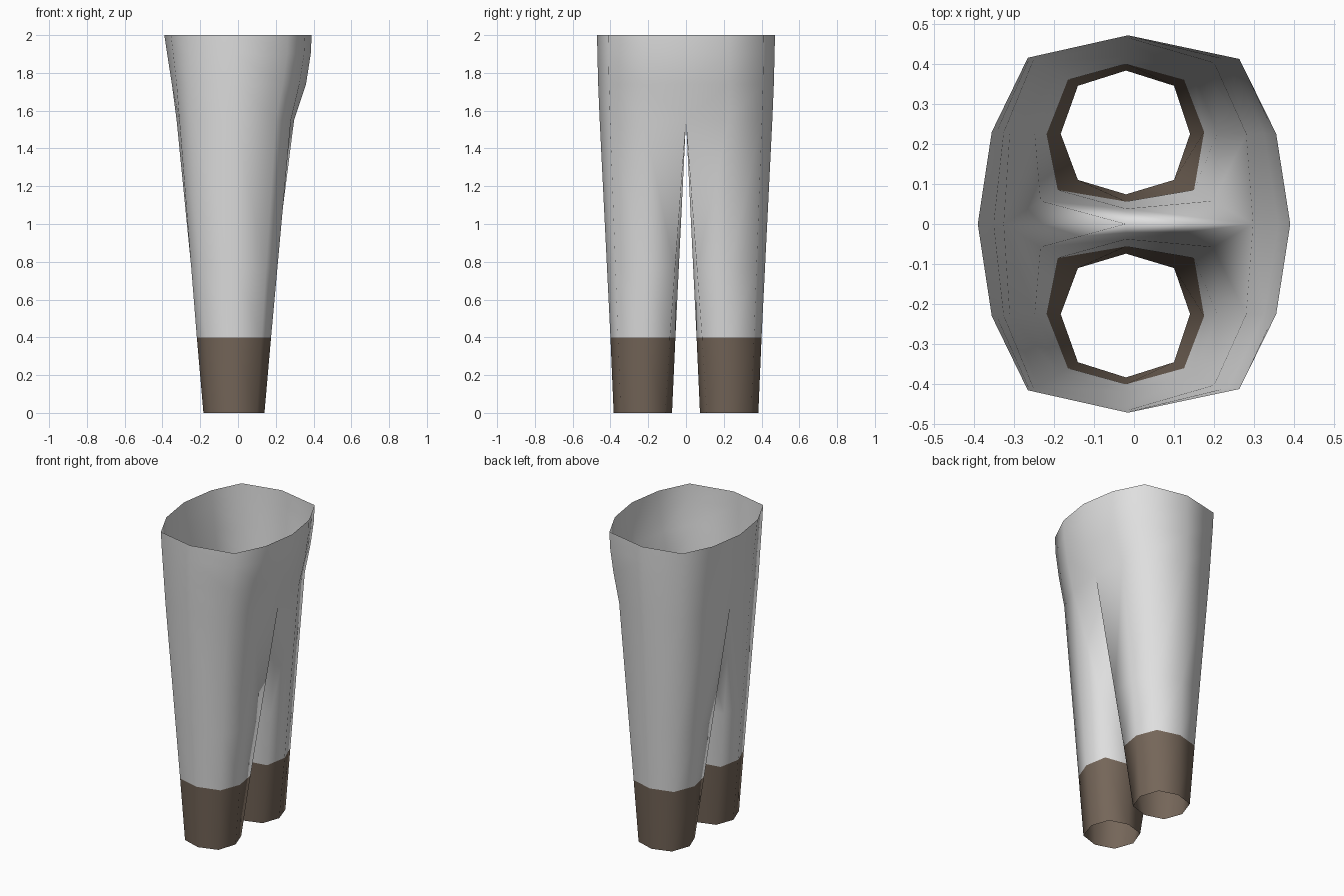
import bpy, bmesh

if "Cube" in bpy.data.objects:
    bpy.data.objects.remove(bpy.data.objects["Cube"])


def material(name, rgb):
    m = bpy.data.materials.new(name)
    m.diffuse_color = (*rgb, 1)
    m.use_nodes = True
    m.node_tree.nodes["Principled BSDF"].inputs["Base Color"].default_value = m.diffuse_color
    return m


# Cross-sections of the +y half, counter-clockwise; leg rings end with the inner-thigh point
ankle = [(.10, .11), (.14, .225), (.10, .345), (-.02, .383),
         (-.14, .345), (-.183, .225), (-.14, .11), (-.02, .074)]
cuff = [(.15, .085), (.175, .23), (.125, .36), (-.02, .40),
        (-.165, .36), (-.218, .225), (-.19, .085), (-.02, .056)]
crotch = [(.297, 0), (.28, .225), (.20, .402), (-.02, .457),
          (-.24, .405), (-.31, .225), (-.325, 0), (-.02, 0)]
hip = [(.36, 0), (.325, .225), (.237, .408), (-.017, .465),
       (-.25, .411), (-.325, .228), (-.35, 0)]
belt = [(.385, 0), (.35, .225), (.26, .411), (-.015, .469),
        (-.26, .414), (-.343, .229), (-.375, 0)]
waist = [(.39, 0), (.355, .225), (.263, .412), (-.015, .471),
         (-.265, .415), (-.355, .23), (-.39, 0)]


def blend(a, b, t):
    return [(p[0] + (q[0] - p[0]) * t, p[1] + (q[1] - p[1]) * t) for p, q in zip(a, b)]


Z_CUFF, Z_CROTCH = .4, 1.55
knee_t = .32
rings = [(0, ankle), (Z_CUFF, cuff),
         (Z_CUFF + (Z_CROTCH - Z_CUFF) * knee_t, blend(cuff, crotch, knee_t)),
         (Z_CROTCH, crotch), (1.74, hip), (1.9, belt), (2.0, waist)]

# Skin the rings: closed tubes for the leg, open half-shell for the hips
bm = bmesh.new()
loops = [[bm.verts.new((x, y, z)) for x, y in pts] for z, pts in rings]
for a, b in zip(loops, loops[1:]):
    closed = len(b) == 8
    for i in range(8 if closed else 6):
        j = (i + 1) % 8
        f = bm.faces.new((a[i], a[j], b[j], b[i]))
        f.smooth = True
        # brown lower leg, grey cloth above
        f.material_index = 1 if f.calc_center_median().z < Z_CUFF else 0

me = bpy.data.meshes.new("trousers")
bm.to_mesh(me)
bm.free()
me.materials.append(material("light grey cloth", (.74, .74, .74)))
me.materials.append(material("brown cuff", (.178, .133, .10)))
trousers = bpy.data.objects.new("trousers", me)
bpy.context.collection.objects.link(trousers)

# Second leg
mirror = trousers.modifiers.new("mirror", 'MIRROR')
mirror.use_axis = (False, True, False)
mirror.use_clip = True
mirror.merge_threshold = .001
